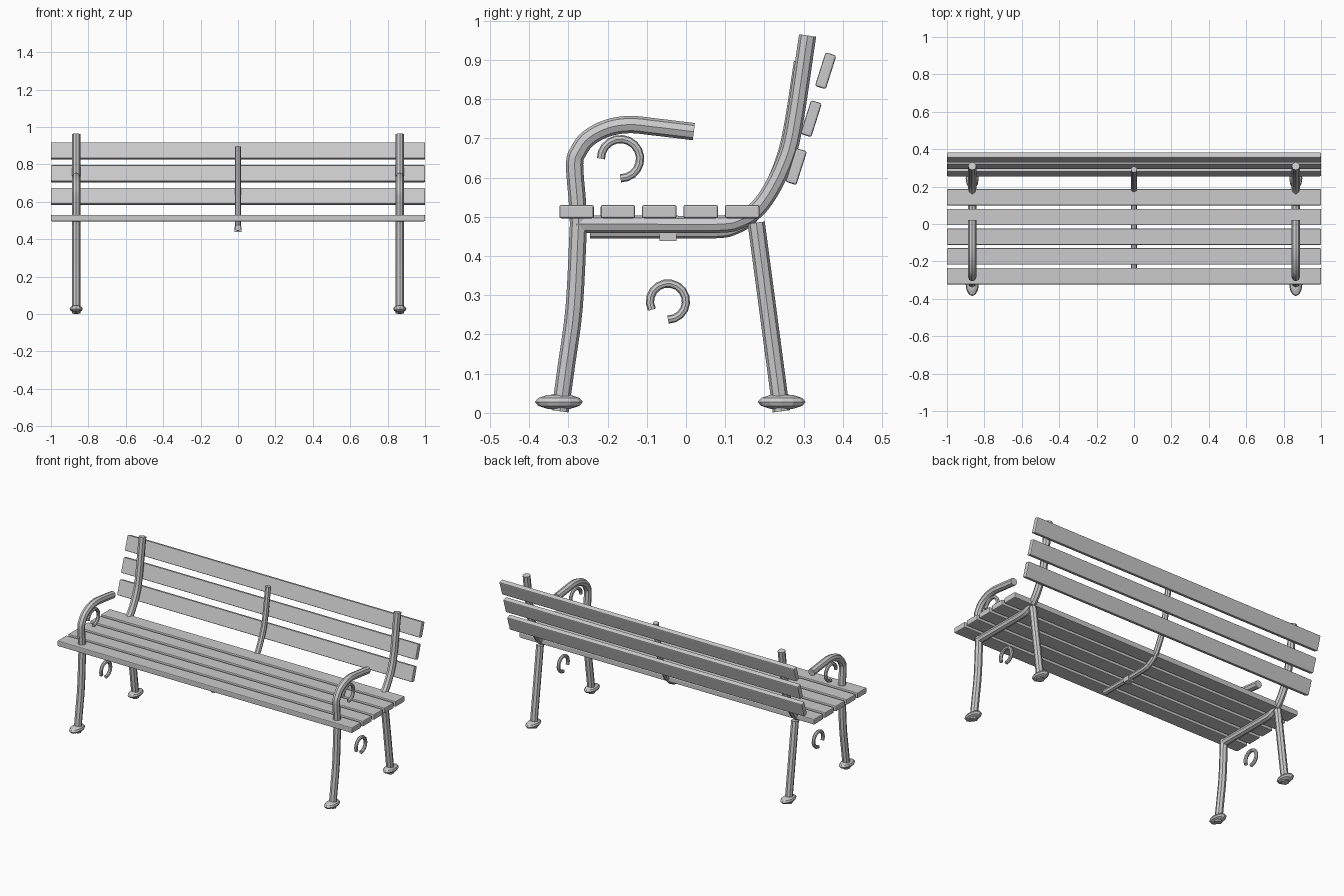
import bpy, bmesh, math
from mathutils import Vector

if "Cube" in bpy.data.objects:
    bpy.data.objects.remove(bpy.data.objects["Cube"])

SIDE_X = 0.865


def finish(name, bm):
    bmesh.ops.recalc_face_normals(bm, faces=bm.faces)
    me = bpy.data.meshes.new(name)
    bm.to_mesh(me)
    bm.free()
    ob = bpy.data.objects.new(name, me)
    bpy.context.collection.objects.link(ob)
    return ob


def smooth_path(pts, steps=4):
    """Catmull-Rom spline through (y, z) points."""
    p = [Vector(q) for q in pts]
    p = [2 * p[0] - p[1]] + p + [2 * p[-1] - p[-2]]
    out = []
    for i in range(1, len(p) - 2):
        a, b, c, d = p[i - 1:i + 3]
        for k in range(steps):
            t = k / steps
            out.append(0.5 * (2 * b + (c - a) * t + (2 * a - 5 * b + 4 * c - d) * t * t
                              + (3 * b - a - 3 * c + d) * t ** 3))
    return out + [p[-2]]


def tube(name, path, radius, x, sides=8):
    """Sweep an octagon along a path lying in the YZ plane."""
    bm = bmesh.new()
    path = [Vector(p) for p in path]
    rings = []
    for i, p in enumerate(path):
        d = (path[min(i + 1, len(path) - 1)] - path[max(i - 1, 0)]).normalized()
        ring = []
        for k in range(sides):
            a = math.tau * k / sides
            s = radius * math.sin(a)
            ring.append(bm.verts.new((x + radius * math.cos(a), p.x - d.y * s, p.y + d.x * s)))
        rings.append(ring)
    for r0, r1 in zip(rings, rings[1:]):
        for k in range(sides):
            j = (k + 1) % sides
            bm.faces.new((r0[k], r0[j], r1[j], r1[k]))
    bm.faces.new(rings[0])
    bm.faces.new(rings[-1])
    return finish(name, bm)


def box(name, loc, size, tilt=0.0, bevel=0.0):
    bm = bmesh.new()
    bmesh.ops.create_cube(bm, size=1)
    bmesh.ops.scale(bm, vec=size, verts=bm.verts)
    ob = finish(name, bm)
    ob.location = loc
    ob.rotation_euler.x = tilt
    if bevel:
        m = ob.modifiers.new("bevel", 'BEVEL')
        m.width = bevel
        m.segments = 2
    return ob


def foot(name, x, y):
    bm = bmesh.new()
    bmesh.ops.create_uvsphere(bm, u_segments=12, v_segments=6, radius=1)
    bmesh.ops.scale(bm, vec=(0.035, 0.061, 0.02), verts=bm.verts)
    bmesh.ops.translate(bm, vec=(x, y, 0.028), verts=bm.verts)
    return finish(name, bm)


def scroll(name, x, y, z, radius, end):
    """Open ring running from the bottom round to the left side."""
    angles = [math.radians(-90 + (end + 90) * i / 14) for i in range(15)]
    tube(name, [(y + radius * math.cos(a), z + radius * math.sin(a)) for a in angles], 0.0105, x)


# seat slats
for i in range(5):
    box(f"seat_slat_{i + 1}", (0, -0.279 + 0.1055 * i, 0.513), (2, 0.088, 0.034), 0, 0.005)

# back slats
for i, (y, z) in enumerate([(0.281, 0.628), (0.319, 0.75), (0.356, 0.872)]):
    box(f"back_slat_{i + 1}", (0, y, z), (2, 0.029, 0.09), math.radians(-17.5), 0.005)

# side frames
front_leg = smooth_path([(-0.321, 0.004), (-0.305, 0.12), (-0.285, 0.27), (-0.274, 0.482)])
arm = smooth_path([(-0.274, 0.482), (-0.277, 0.54), (-0.284, 0.634), (-0.274, 0.667),
                   (-0.249, 0.70), (-0.2, 0.726), (-0.144, 0.735), (-0.08, 0.729), (0.02, 0.717)])
rail = smooth_path([(-0.28, 0.481), (-0.1, 0.481), (0.085, 0.481), (0.137, 0.491), (0.175, 0.514),
                    (0.21, 0.557), (0.249, 0.634), (0.274, 0.723), (0.31, 0.962)])
for side, x in (("left", -SIDE_X), ("right", SIDE_X)):
    tube(f"front_leg_{side}", front_leg, 0.022, x)
    tube(f"armrest_{side}", arm, 0.022, x)
    tube(f"seat_and_back_rail_{side}", rail, 0.022, x)
    tube(f"back_leg_{side}", [(0.179, 0.485), (0.243, 0.004)], 0.022, x)
    foot(f"front_foot_{side}", x, -0.324)
    foot(f"back_foot_{side}", x, 0.244)
    scroll(f"upper_scroll_{side}", x, -0.167, 0.648, 0.050, 180)
    scroll(f"lower_scroll_{side}", x, -0.046, 0.284, 0.046, 207)

# middle support
middle = smooth_path([(-0.245, 0.462), (-0.1, 0.462), (0.075, 0.462), (0.125, 0.472), (0.165, 0.497),
                      (0.2, 0.545), (0.24, 0.63), (0.265, 0.723), (0.292, 0.895)])
tube("middle_rail", middle, 0.017, 0)
box("middle_block", (0, -0.046, 0.453), (0.037, 0.044, 0.03))
